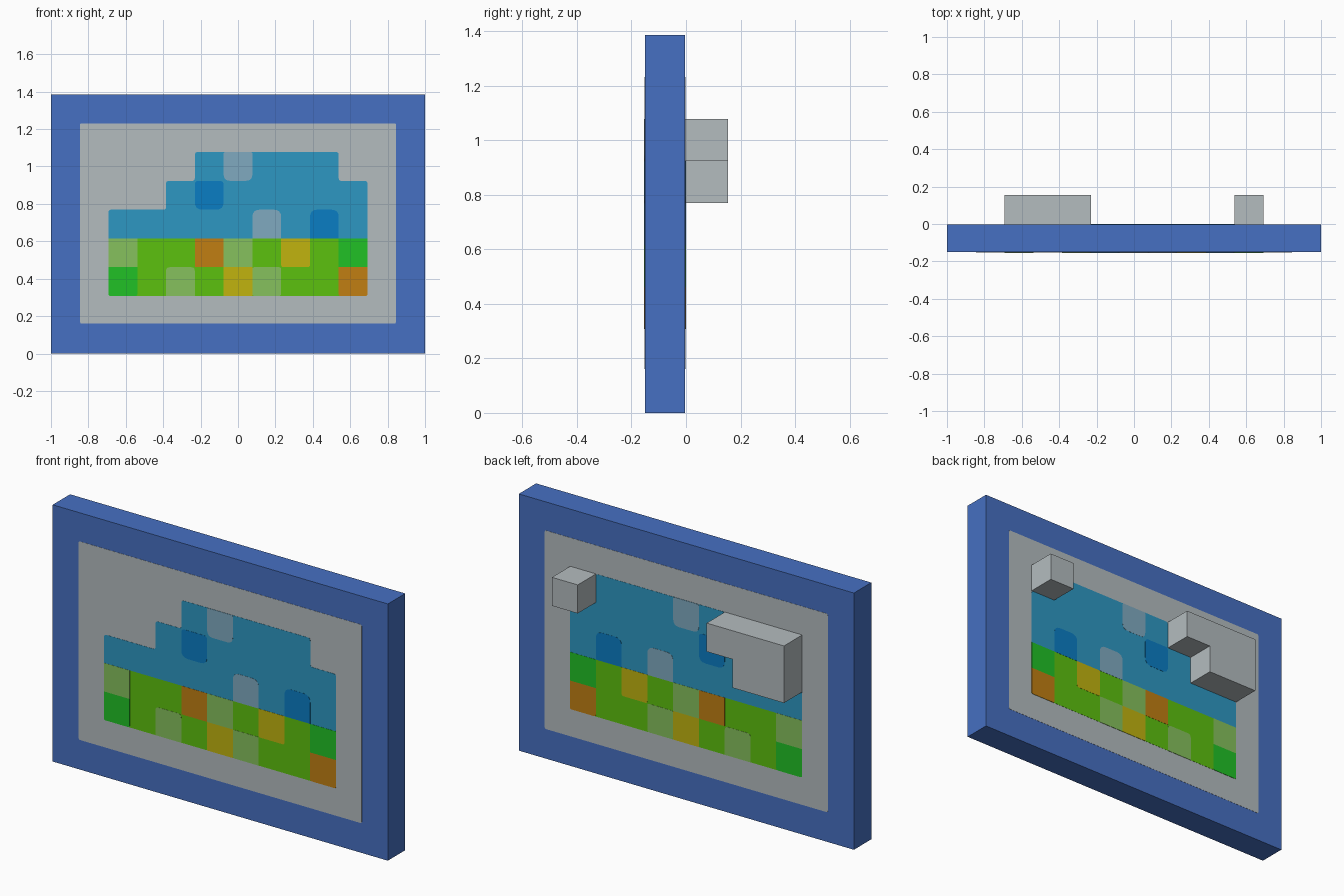
import bpy, bmesh
from mathutils import Vector

cube = bpy.data.objects.get("Cube")
if cube:
    bpy.data.objects.remove(cube)

CELL = 2 / 13            # the panel is 13 x 9 square cells
FRONT, BACK, STEP = -0.151, -0.003, 0.001


def material(name, r, g, b):
    def lin(c):
        c /= 255
        return c / 12.92 if c < 0.04 else ((c + 0.055) / 1.055) ** 2.4
    colour = (lin(r), lin(g), lin(b), 1)
    m = bpy.data.materials.new(name)
    m.use_nodes = True
    m.diffuse_color = colour
    m.node_tree.nodes["Principled BSDF"].inputs["Base Color"].default_value = colour
    return m


frame_blue = material("frame_blue", 70, 112, 194)
grey = material("grey", 180, 188, 191)
sky = material("sky_blue", 45, 151, 194)
deep = material("deep_blue", 10, 125, 196)
pale = material("pale_blue", 128, 170, 192)
green = material("green", 33, 193, 38)
lime = material("lime", 92, 193, 14)
light = material("light_green", 134, 193, 93)
yellow = material("yellow", 193, 180, 15)
orange = material("orange", 193, 127, 18)


def outline(cells, radii):
    """Corner list in cell units -> rounded outline in x, z."""
    pts = [Vector(((c - 6.5) * CELL, r * CELL)) for c, r in cells]
    out = []
    for i, p in enumerate(pts):
        rad = radii[i % len(radii)]
        if not rad:
            out.append(p)
            continue
        a = p + (pts[i - 1] - p).normalized() * rad
        b = p + (pts[(i + 1) % len(pts)] - p).normalized() * rad
        for k in range(5):
            t = k / 4
            out.append(a * (1 - t) ** 2 + p * 2 * t * (1 - t) + b * t * t)
    return out


def prisms(name, cells, spans, mat, radii=(0,)):
    """Extrude the outline along y over each span."""
    bm = bmesh.new()
    pts = outline(cells, radii)
    for y0, y1 in spans:
        face = bm.faces.new([bm.verts.new((p.x, y0, p.y)) for p in pts])
        ext = bmesh.ops.extrude_face_region(bm, geom=[face])["geom"]
        bmesh.ops.translate(bm, vec=(0, y1 - y0, 0),
                            verts=[v for v in ext if isinstance(v, bmesh.types.BMVert)])
    bmesh.ops.recalc_face_normals(bm, faces=bm.faces)
    mesh = bpy.data.meshes.new(name)
    bm.to_mesh(mesh)
    bm.free()
    mesh.materials.append(mat)
    obj = bpy.data.objects.new(name, mesh)
    bpy.context.collection.objects.link(obj)
    return obj


def rect(c0, r0, c1, r1):
    return [(c0, r0), (c1, r0), (c1, r1), (c0, r1)]


def inlay(name, cells, layer, mat, radii):
    """Thin painted plate on both the front and the back."""
    d = layer * STEP
    prisms(name, cells, [(FRONT - d, FRONT - d + STEP), (BACK + d - STEP, BACK + d)],
           mat, radii)


# Panel and grey field
prisms("panel", rect(0, 0, 13, 9), [(FRONT, BACK)], frame_blue)
inlay("grey_field", rect(1.01, 1.04, 11.99, 8), 1, grey, (0.01,))

# Stepped sky and the ground strip
inlay("sky_area", [(2, 4), (11, 4), (11, 6), (10, 6), (10, 7), (5, 7), (5, 6), (4, 6),
                   (4, 5), (2, 5)], 2, sky, (0, 0) + (0.015,) * 8)
inlay("ground_area", rect(2, 2, 11, 4), 2, lime, (0.01, 0.01, 0, 0))

# Single tiles: column, row, colour, bottom radius, top radius
TILES = [
    (6, 6, pale, .035, .01), (5, 5, deep, .04, .02),
    (7, 4, pale, 0, .04), (9, 4, deep, 0, .04),
    (2, 3, light, 0, 0), (5, 3, orange, 0, 0), (6, 3, light, 0, 0),
    (8, 3, yellow, .012, 0), (10, 3, green, 0, 0),
    (2, 2, green, .01, 0), (4, 2, light, 0, .02), (6, 2, yellow, 0, 0),
    (7, 2, light, .012, .01), (10, 2, orange, .01, 0),
]
for c, r, mat, low, high in TILES:
    inlay(f"{mat.name}_tile", rect(c, r, c + 1, r + 1), 3, mat, (low, low, high, high))

# Raised blocks on the back
DEPTH = [(BACK, CELL)]
prisms("stepped_block", [(2, 5), (4, 5), (4, 6), (5, 6), (5, 7), (2, 7)], DEPTH, grey)
prisms("small_block", rect(10, 6, 11, 7), DEPTH, grey)
